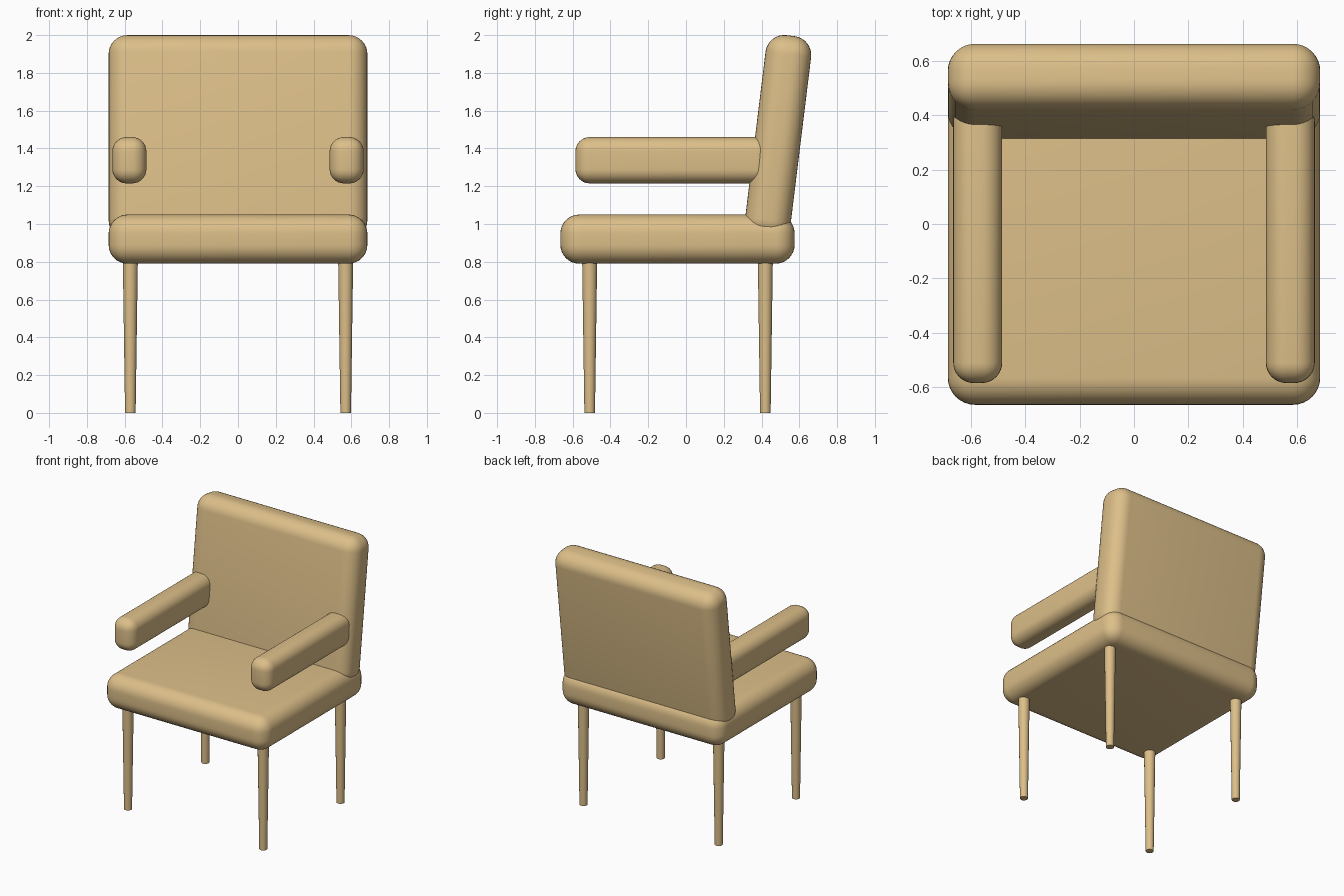
import bpy
from math import radians

if "Cube" in bpy.data.objects:
    bpy.data.objects.remove(bpy.data.objects["Cube"])

tan = bpy.data.materials.new("tan")
tan.diffuse_color = (0.72, 0.52, 0.25, 1)
tan.use_nodes = True
tan.node_tree.nodes["Principled BSDF"].inputs["Base Color"].default_value = tan.diffuse_color


def finish(obj, name):
    obj.name = name
    obj.data.materials.append(tan)
    bpy.ops.object.shade_smooth_by_angle(angle=radians(35))


def cushion(name, center, size, radius, tilt=0):
    """Rounded box, optionally leaning back about x."""
    bpy.ops.mesh.primitive_cube_add(size=1)
    obj = bpy.context.object
    obj.scale = size
    bpy.ops.object.transform_apply(location=False, rotation=False, scale=True)
    bevel = obj.modifiers.new("round", 'BEVEL')
    bevel.width = radius
    bevel.segments = 8
    bevel.limit_method = 'NONE'
    bpy.ops.object.modifier_apply(modifier=bevel.name)
    obj.location = center
    obj.rotation_euler.x = -radians(tilt)
    finish(obj, name)


def leg(name, x, y):
    """Tapered round leg, tucked slightly into the seat."""
    top = 0.83
    bpy.ops.mesh.primitive_cone_add(vertices=24, radius1=0.028, radius2=0.04,
                                    depth=top, location=(x, y, top / 2))
    finish(bpy.context.object, name)


# Seat and leaning backrest
cushion("seat", (0, -0.045, 0.92), (1.37, 1.24, 0.26), 0.1)
cushion("backrest", (0, 0.488, 1.46), (1.37, 0.243, 1.082), 0.1, tilt=7)

# Armrests and legs, left and right
for side, s in (("left", -1), ("right", 1)):
    cushion(side + "_armrest", (s * 0.575, -0.0675, 1.3375), (0.18, 1.035, 0.245), 0.075)
    leg(side + "_front_leg", s * 0.57, -0.51)
    leg(side + "_back_leg", s * 0.57, 0.42)
